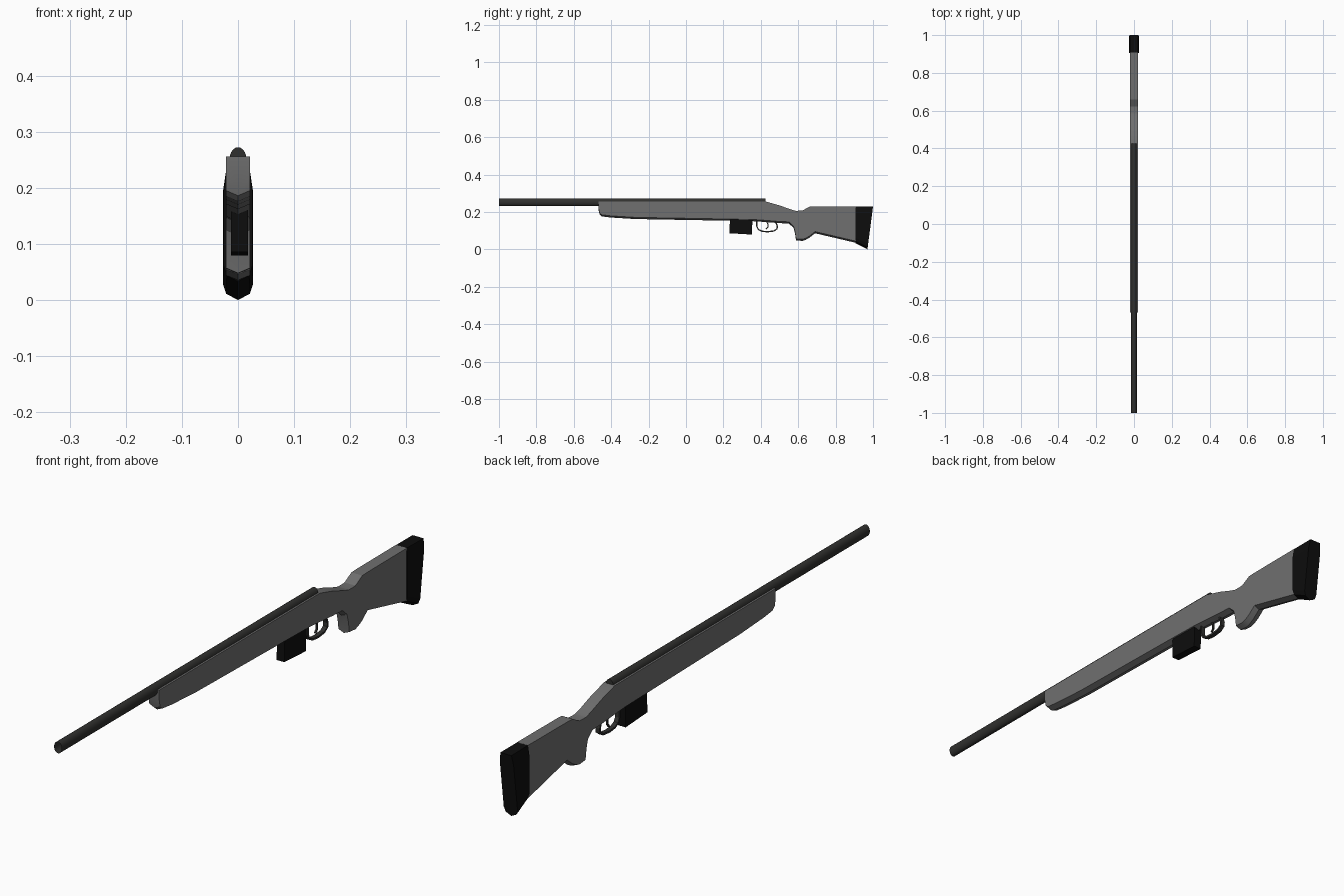
import bpy, bmesh, math

if "Cube" in bpy.data.objects:
    bpy.data.objects.remove(bpy.data.objects["Cube"])


def material(name, v):
    m = bpy.data.materials.new(name)
    m.diffuse_color = (*v, 1)
    m.use_nodes = True
    m.node_tree.nodes["Principled BSDF"].inputs["Base Color"].default_value = m.diffuse_color
    return m


GREY = material("stock_grey", (0.16, 0.16, 0.16))
DARK = material("dark_metal", (0.03, 0.03, 0.028))
BLACK = material("black", (0.004, 0.004, 0.004))


def loft(name, rings, mat, caps=(True, True), closed=True):
    """Skin a list of equal-length point rings."""
    bm = bmesh.new()
    vs = [[bm.verts.new(p) for p in r] for r in rings]
    n = len(vs[0])
    for a, b in zip(vs, vs[1:]):
        for i in range(n if closed else n - 1):
            j = (i + 1) % n
            bm.faces.new((a[i], a[j], b[j], b[i]))
    if caps[0]:
        bm.faces.new(vs[0][::-1])
    if caps[1]:
        bm.faces.new(vs[-1])
    bmesh.ops.recalc_face_normals(bm, faces=bm.faces)
    me = bpy.data.meshes.new(name)
    bm.to_mesh(me)
    bm.free()
    ob = bpy.data.objects.new(name, me)
    bpy.context.collection.objects.link(ob)
    me.materials.append(mat)
    return ob


def smooth(ob, angle=35):
    bpy.ops.object.select_all(action='DESELECT')
    ob.select_set(True)
    bpy.context.view_layer.objects.active = ob
    bpy.ops.object.shade_smooth_by_angle(angle=math.radians(angle))


# Barrel: oval tube, open at the muzzle, closed at the rear
def oval(y, n=20):
    return [(0.0148 * math.cos(2 * math.pi * i / n), y,
             0.252 + 0.0203 * math.sin(2 * math.pi * i / n)) for i in range(n)]


smooth(loft("barrel", [oval(-1.0), oval(0.425)], DARK, caps=(False, True)))

# Stock: stations of (y, top z, bottom z), flat sides, shallow keel below
stations = [(-0.468, 0.256, 0.212), (-0.462, 0.256, 0.186), (-0.45, 0.256, 0.176),
            (-0.40, 0.256, 0.170), (-0.27, 0.256, 0.162), (0.23, 0.256, 0.153),
            (0.37, 0.256, 0.150), (0.425, 0.256, 0.146), (0.50, 0.235, 0.140),
            (0.55, 0.217, 0.138), (0.575, 0.209, 0.115), (0.583, 0.207, 0.085),
            (0.588, 0.206, 0.048), (0.622, 0.207, 0.045), (0.640, 0.217, 0.051),
            (0.660, 0.228, 0.062), (0.690, 0.229, 0.086), (0.908, 0.230, 0.035)]


def section(y, top, bottom):
    w = 0.0212
    return [(-w, y, top), (w, y, top), (w, y, bottom + 0.009),
            (0, y, bottom), (-w, y, bottom + 0.009)]


smooth(loft("stock", [section(*s) for s in stations], GREY), 25)


# Butt pad: flares backwards, slanted rear face
def pad_ring(w, top, bottom, y_of):
    half = [(0.8 * w, top), (w, top - 0.035), (w, bottom + 0.028), (0.78 * w, bottom + 0.011)]
    pts = half + [(0, bottom)] + [(-x, z) for x, z in half[::-1]]
    return [(x, y_of(z), z) for x, z in pts]


loft("butt_pad", [
    pad_ring(0.0255, 0.230, 0.033, lambda z: 0.906),
    pad_ring(0.0268, 0.229, 0.000, lambda z: 1.0 - 0.03 * (0.229 - z) / 0.229)], BLACK)

# Magazine: slightly sloped box
loft("magazine", [[(x, 0.235, 0.165), (x, 0.355, 0.165), (x, 0.353, 0.079), (x, 0.232, 0.086)]
                  for x in (-0.0125, 0.0175)], BLACK)


# Trigger guard and trigger: bent strips with thickness
def strip(name, path, w, t, mat):
    ob = loft(name, [[(-w, y, z), (w, y, z)] for y, z in path], mat,
              caps=(False, False), closed=False)
    mod = ob.modifiers.new("thickness", 'SOLIDIFY')
    mod.thickness = t
    mod.offset = 0


strip("trigger_guard", [(0.379, 0.153), (0.379, 0.122), (0.387, 0.106), (0.405, 0.097),
                        (0.435, 0.094), (0.470, 0.098), (0.487, 0.110), (0.488, 0.125),
                        (0.480, 0.146)], 0.008, 0.007, DARK)
strip("trigger", [(0.430, 0.150), (0.438, 0.135), (0.438, 0.120), (0.428, 0.108)],
      0.003, 0.006, DARK)
